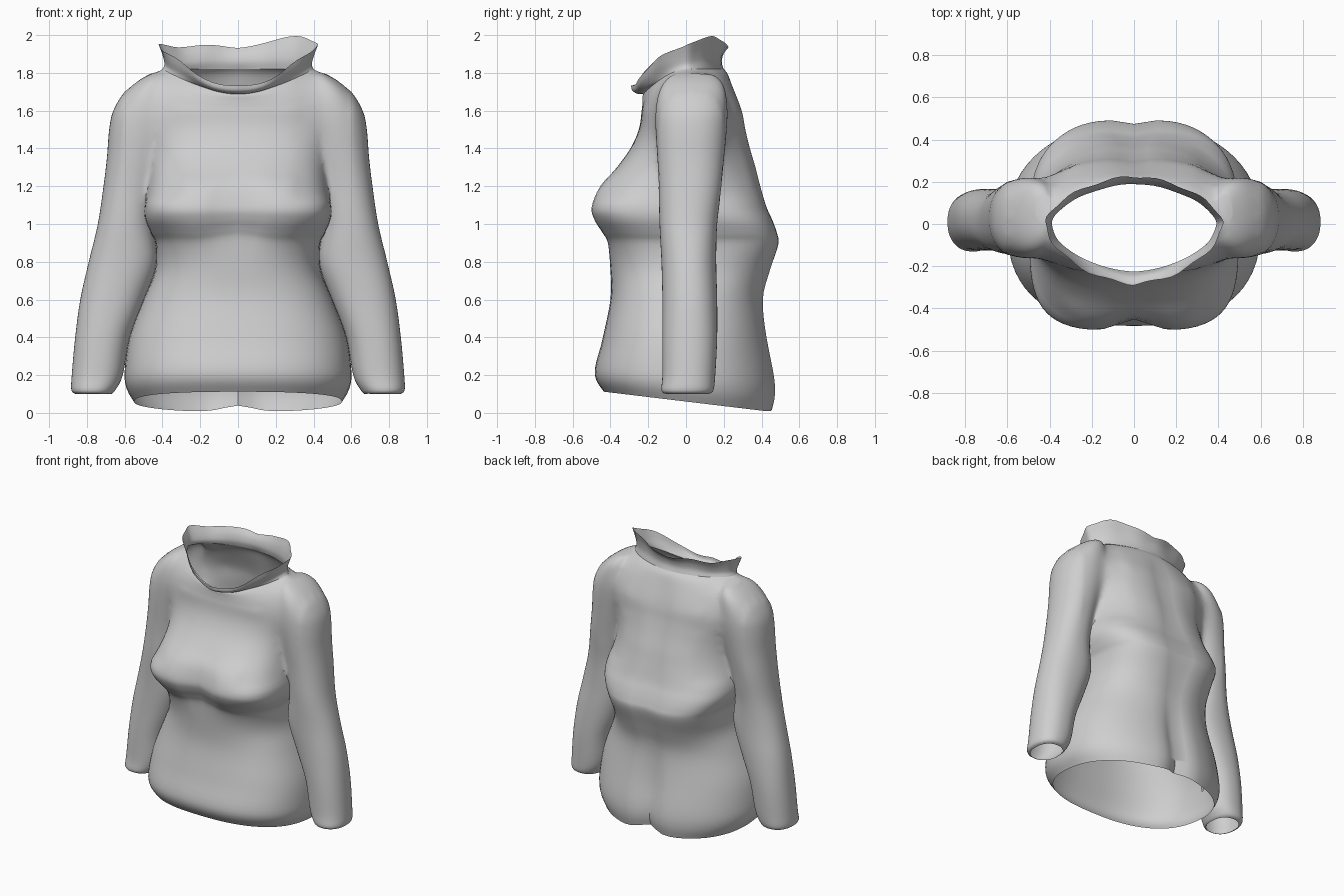
import bpy, bmesh, math
from math import sin, cos, exp, pi

cube = bpy.data.objects.get("Cube")
if cube:
    bpy.data.objects.remove(cube)

SEG = 64


def make_material(name, rgb):
    mat = bpy.data.materials.new(name)
    mat.use_nodes = True
    mat.diffuse_color = (*rgb, 1)
    mat.node_tree.nodes["Principled BSDF"].inputs["Base Color"].default_value = (*rgb, 1)
    return mat


knit = make_material("light grey knit", (0.62, 0.62, 0.62))
cap_slot = knit.copy()
angles = [2 * pi * i / SEG for i in range(SEG)]


def clamp(v):
    return max(0.0, min(1.0, v))


def bell(v, width):
    return exp(-(v / width) ** 2)


def spow(v, p):
    return math.copysign(abs(v) ** p, v)


def refine(rows, steps):
    """Catmull-Rom interpolation of profile rows."""
    out = []
    for i in range(len(rows) - 1):
        quad = [rows[max(i - 1, 0)], rows[i], rows[i + 1], rows[min(i + 2, len(rows) - 1)]]
        for s in range(steps):
            t = s / steps
            out.append([b + 0.5 * t * (c - a + t * (2 * a - 5 * b + 4 * c - d + t * (3 * (b - c) + d - a)))
                        for a, b, c, d in zip(*quad)])
    return out + [list(rows[-1])]


def loft(name, rings, cap_slots):
    """Skin a stack of closed rings; caps in slot 1 are opened again later."""
    bm = bmesh.new()
    loops = [[bm.verts.new(p) for p in ring] for ring in rings]
    for low, high in zip(loops, loops[1:]):
        for i in range(SEG):
            j = (i + 1) % SEG
            bm.faces.new((low[i], low[j], high[j], high[i]))
    for loop, slot in zip((loops[0][::-1], loops[-1]), cap_slots):
        bm.faces.new(loop).material_index = slot
    mesh = bpy.data.meshes.new(name)
    bm.to_mesh(mesh)
    bm.free()
    mesh.materials.append(knit)
    if cap_slots:
        mesh.materials.append(cap_slot)
    obj = bpy.data.objects.new(name, mesh)
    bpy.context.collection.objects.link(obj)
    return obj


# Torso profile: height, half width, front y, back y
TORSO = [
    (0.06, 0.55, -0.435, 0.465), (0.13, 0.59, -0.475, 0.48), (0.22, 0.6, -0.48, 0.475),
    (0.4, 0.575, -0.44, 0.435), (0.6, 0.5, -0.4, 0.415), (0.75, 0.44, -0.4, 0.45),
    (0.89, 0.435, -0.42, 0.492), (0.95, 0.46, -0.45, 0.485), (1.02, 0.49, -0.49, 0.46),
    (1.09, 0.495, -0.505, 0.43), (1.2, 0.475, -0.46, 0.4), (1.3, 0.465, -0.37, 0.375),
    (1.4, 0.475, -0.295, 0.345), (1.5, 0.505, -0.25, 0.32), (1.6, 0.54, -0.235, 0.3),
    (1.72, 0.53, -0.23, 0.255), (1.79, 0.465, -0.23, 0.225), (1.82, 0.4, -0.225, 0.2),
]


def torso_ring(z, hw, front, back):
    lens = clamp((z - 1.6) / 0.22)
    front_n = 2.5 + 1.3 * bell(z - 1.08, 0.17) - 0.8 * lens
    back_n = 2.2 + 1.1 * bell(z - 0.95, 0.2) + 0.3 * clamp(z - 0.9) - 0.77 * lens
    ring = []
    for a in angles:
        side_n = front_n if sin(a) < 0 else back_n
        if z >= TORSO[-1][0]:
            side_n = 1.7
        x = hw * spow(cos(a), 2 / side_n)
        y = spow(sin(a), 2 / side_n)
        if y < 0:
            y *= -front
            # valley between the bust, and a raised underline at its middle
            y += 0.055 * bell(x, 0.1) * bell(z - 1.08, 0.15) * (sin(a) < -0.5)
            dz = -0.13 * lens * sin(a) ** 2
            dz += 0.03 * bell(z - 0.94, 0.09) * (bell(x, 0.13) + 0.8 * clamp(abs(x) / 0.25 - 1)) * sin(a) ** 2
        else:
            groove = 0.02 + 0.035 * clamp((0.6 - z) / 0.3)
            y *= back
            y -= groove * bell(x, 0.07) * (1 - lens) * (sin(a) > 0.5)
            dz = 0.04 * bell(x, 0.12) * clamp(1 - z / 0.2) * (sin(a) > 0.5)
        dz -= 0.12 * y * clamp(1 - (z - 0.06) / 0.3)
        ring.append((x, y, z + dz))
    return ring


neck_ring = torso_ring(*TORSO[-1])
body = loft("sweater_body", [torso_ring(*r) for r in refine(TORSO, 4)], (1, 1))

# Sleeve profile: height, inner x, outer x, front y, back y
SLEEVE = [
    (0.1, 0.67, 0.86, -0.11, 0.12), (0.12, 0.65, 0.882, -0.13, 0.145), (0.2, 0.61, 0.88, -0.125, 0.155),
    (0.4, 0.573, 0.862, -0.125, 0.165), (0.6, 0.496, 0.835, -0.125, 0.165), (0.8, 0.43, 0.79, -0.13, 0.16),
    (1.0, 0.45, 0.742, -0.14, 0.165), (1.2, 0.43, 0.712, -0.145, 0.19), (1.35, 0.39, 0.694, -0.155, 0.205),
    (1.5, 0.35, 0.682, -0.165, 0.22), (1.6, 0.34, 0.66, -0.165, 0.225), (1.7, 0.35, 0.6, -0.15, 0.215),
    (1.77, 0.37, 0.52, -0.11, 0.19), (1.805, 0.39, 0.44, -0.04, 0.11),
]


def sleeve_ring(side, z, inner, outer, front, back):
    cx, rx = (inner + outer) / 2, (outer - inner) / 2
    cy, ry = (front + back) / 2, (back - front) / 2
    ring = [(side * (cx + rx * spow(cos(a), 0.9)), cy + ry * spow(sin(a), 0.9), z) for a in angles]
    return ring if side > 0 else ring[::-1]


# Join both sleeves to the body
for side, label in ((1, "left"), (-1, "right")):
    sleeve = loft(label + "_sleeve", [sleeve_ring(side, *r) for r in refine(SLEEVE, 4)], (1, 0))
    sleeve.hide_render = True
    union = body.modifiers.new("join", "BOOLEAN")
    union.operation, union.solver, union.object = "UNION", "EXACT", sleeve
    bpy.context.view_layer.update()
    joined = bpy.data.meshes.new_from_object(body.evaluated_get(bpy.context.evaluated_depsgraph_get()))
    body.modifiers.clear()
    body.data = joined
    bpy.data.objects.remove(sleeve)

# Open the hem, cuffs and neck, then soften the armhole joints
bm = bmesh.new()
bm.from_mesh(body.data)
bmesh.ops.delete(bm, geom=[f for f in bm.faces if f.material_index == 1], context="FACES")
bmesh.ops.remove_doubles(bm, verts=bm.verts, dist=0.005)
joint = [v for v in bm.verts if v.co.z > 1.12 and 0.3 < abs(v.co.x) < 0.6 and not v.is_boundary]
for _ in range(20):
    bmesh.ops.smooth_vert(bm, verts=joint, factor=0.5, use_axis_x=True, use_axis_y=True, use_axis_z=True)
bm.to_mesh(body.data)
bm.free()
body.data.materials.clear()
body.data.materials.append(knit)
bpy.data.materials.remove(cap_slot)

# Flared, ruffled collar: half width, front y, back y, front z, side z, back z
COLLAR = [
    (0.4, -0.225, 0.2, 1.69, 1.82, 1.82), (0.39, -0.25, 0.19, 1.685, 1.845, 1.86),
    (0.4, -0.28, 0.2, 1.7, 1.89, 1.905), (0.42, -0.285, 0.225, 1.725, 1.945, 1.94),
]


def collar_ring(t, hw, front, back, zf, zs, zb):
    ring = []
    for a in angles:
        s, c = sin(a), cos(a)
        ruffle = 1 + 0.025 * t * sin(11 * a + 0.6)
        y = spow(s, 2 / 1.7) * (back if s > 0 else -front) * ruffle
        z = zs + ((zb if s > 0 else zf) - zs) * s * s
        z += t * (0.06 * bell(a - 0.7, 0.35) + 0.008 * sin(7 * a))
        ring.append((hw * spow(c, 2 / 1.7) * (1 + (ruffle - 1) / 2), y, z))
    return ring


rows = refine(COLLAR, 4)
rings = [collar_ring(i / (len(rows) - 1), *r) for i, r in enumerate(rows)]
rings[0] = neck_ring
collar = loft("collar", rings, ())

for obj in (body, collar):
    bpy.ops.object.select_all(action="DESELECT")
    obj.select_set(True)
    bpy.context.view_layer.objects.active = obj
    bpy.ops.object.shade_smooth_by_angle(angle=math.radians(50))
